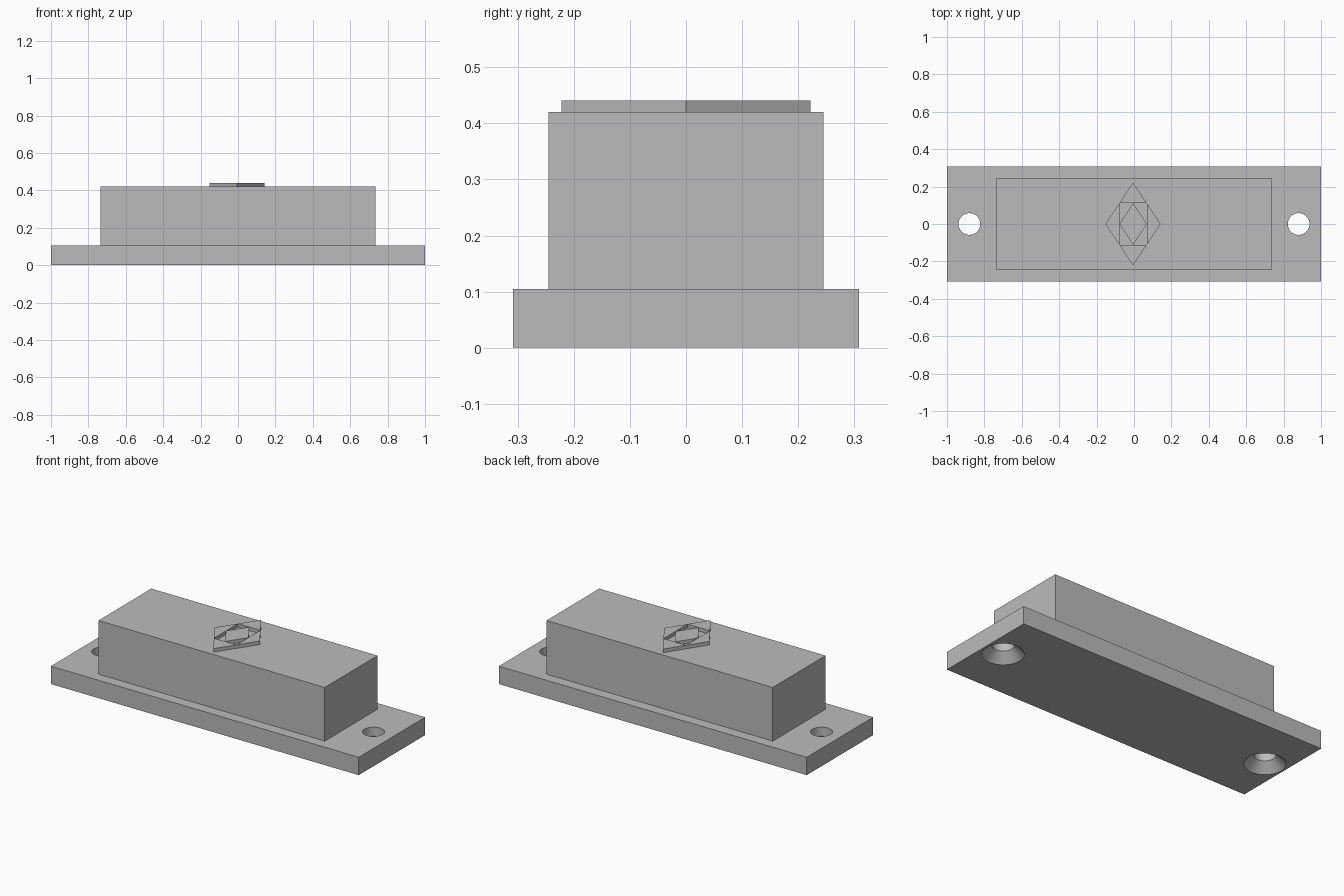
import bpy
import bmesh
import math

old = bpy.data.objects.get("Cube")
if old:
    bpy.data.objects.remove(old, do_unlink=True)

grey = bpy.data.materials.new("plain grey")
grey.use_nodes = True
grey.diffuse_color = (0.5, 0.5, 0.5, 1)
grey.node_tree.nodes["Principled BSDF"].inputs["Base Color"].default_value = (0.5, 0.5, 0.5, 1)


def finish(name, bm):
    """Turn a bmesh into a grey object."""
    bmesh.ops.recalc_face_normals(bm, faces=bm.faces)
    mesh = bpy.data.meshes.new(name)
    bm.to_mesh(mesh)
    bm.free()
    mesh.materials.append(grey)
    obj = bpy.data.objects.new(name, mesh)
    bpy.context.collection.objects.link(obj)
    return obj


def add_prism(bm, outline, bottom, top):
    """Extrude a flat outline between two heights."""
    low = [bm.verts.new((x, y, bottom)) for x, y in outline]
    high = [bm.verts.new((x, y, top)) for x, y in outline]
    bm.faces.new(low)
    bm.faces.new(high)
    n = len(outline)
    for i in range(n):
        j = (i + 1) % n
        bm.faces.new((low[i], low[j], high[j], high[i]))


def block(name, half_x, half_y, bottom, top):
    bm = bmesh.new()
    add_prism(bm, [(-half_x, -half_y), (half_x, -half_y),
                   (half_x, half_y), (-half_x, half_y)], bottom, top)
    return finish(name, bm)


def hole_cutter(name, x, profile, sides=48):
    """Revolve a (radius, height) profile around a vertical axis."""
    bm = bmesh.new()
    rings = []
    for r, z in profile:
        rings.append([bm.verts.new((x + r * math.cos(a), r * math.sin(a), z))
                      for a in (math.tau * i / sides for i in range(sides))])
    for a, b in zip(rings, rings[1:]):
        for i in range(sides):
            j = (i + 1) % sides
            bm.faces.new((a[i], a[j], b[j], b[i]))
    bm.faces.new(rings[0])
    bm.faces.new(rings[-1])
    cutter = finish(name, bm)
    cutter.hide_render = True
    return cutter


# Mounting plate with two screw holes, countersunk from underneath
plate = block("mounting_plate", 1.0, 0.308, 0, 0.105)
countersink = [(0.12, -0.01), (0.058, 0.052), (0.058, 0.15)]
bpy.context.view_layer.objects.active = plate
for side in (-1, 1):
    cutter = hole_cutter("hole_cutter", side * 0.88, countersink)
    cut = plate.modifiers.new("screw_hole", "BOOLEAN")
    cut.operation = "DIFFERENCE"
    cut.solver = "EXACT"
    cut.object = cutter
    bpy.ops.object.modifier_apply(modifier=cut.name)
    bpy.data.objects.remove(cutter, do_unlink=True)

bpy.ops.object.select_all(action="DESELECT")
plate.select_set(True)
bpy.ops.object.shade_smooth_by_angle(angle=math.radians(30))

# Main body
block("body_block", 0.735, 0.245, 0.105, 0.42)

# Raised diamond ornament: a small centre diamond and four triangular tips
ax, ay, cx = 0.147, 0.222, -0.005
hx, hy = ax / 2, ay / 2
pieces = [[(hx, 0), (0, hy), (-hx, 0), (0, -hy)]]
for s in (-1, 1):
    pieces.append([(s * ax, 0), (s * hx, hy), (s * hx, -hy)])
    pieces.append([(0, s * ay), (hx, s * hy), (-hx, s * hy)])
bm = bmesh.new()
for piece in pieces:
    add_prism(bm, [(x + cx, y) for x, y in piece], 0.42, 0.441)
finish("diamond_ornament", bm)
